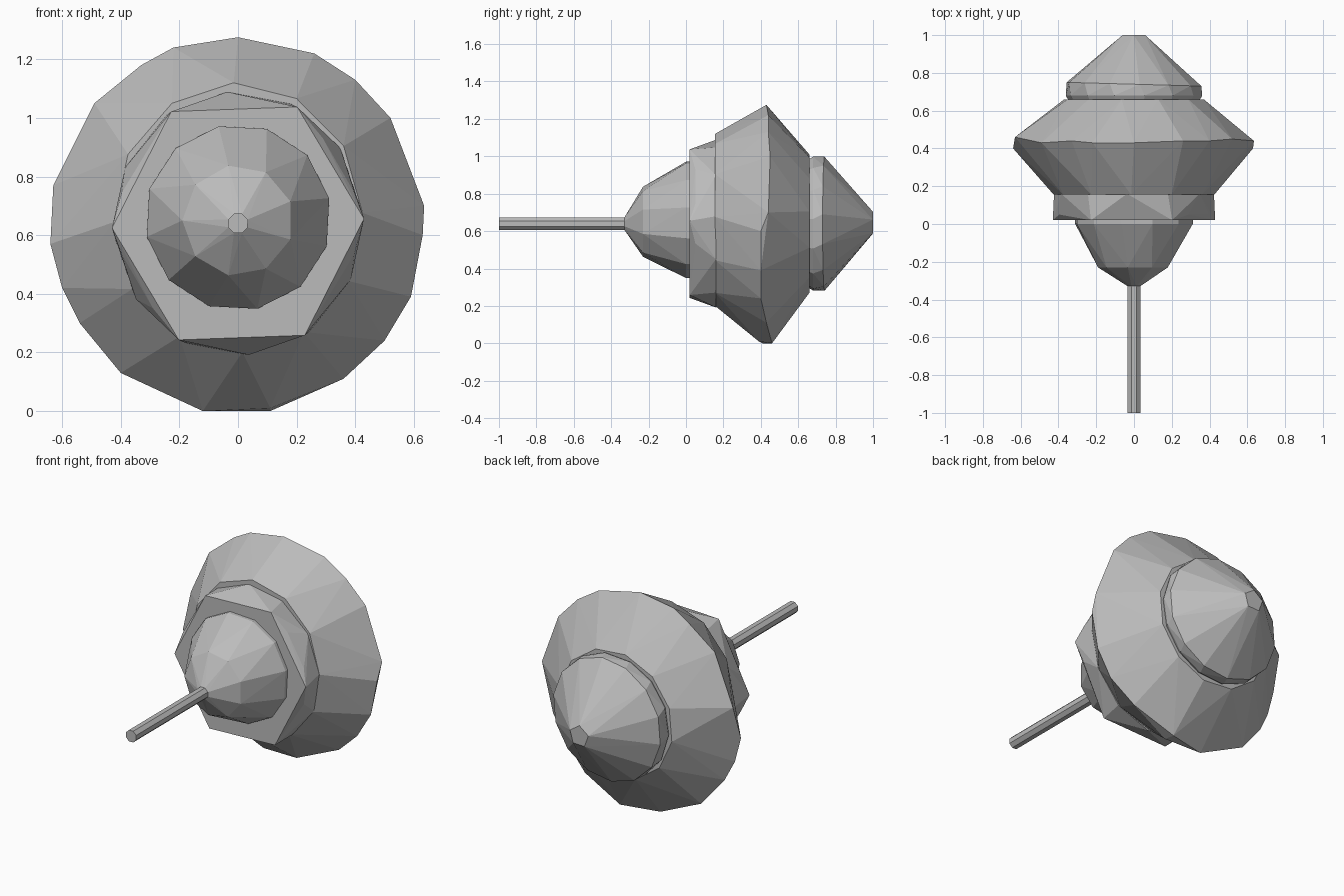
import bpy, bmesh
from math import sin, cos, radians, tau

if "Cube" in bpy.data.objects:
    bpy.data.objects.remove(bpy.data.objects["Cube"])

MID = 0.64  # height of the spinning axis

grey = bpy.data.materials.new("plain grey")
grey.use_nodes = True
colour = (0.5, 0.5, 0.5, 1)
grey.diffuse_color = colour
grey.node_tree.nodes["Principled BSDF"].inputs["Base Color"].default_value = colour


def ring(y, radius, sides, turn=0, height=None, lift=0, tilt=0):
    """Polygon around the axis; height is its vertical radius, tilt slants it."""
    points = []
    for i in range(sides):
        a = tau * i / sides + radians(turn)
        points.append((radius * cos(a), y + tilt * cos(a),
                       MID + lift + (height or radius) * sin(a)))
    return points


def hull_part(name, *rings):
    """Faceted convex solid stretched over the rings."""
    bm = bmesh.new()
    for points in rings:
        for p in points:
            bm.verts.new(p)
    result = bmesh.ops.convex_hull(bm, input=bm.verts)
    loose = [v for v in bm.verts if not v.link_faces]
    bmesh.ops.delete(bm, geom=loose, context='VERTS')
    bmesh.ops.recalc_face_normals(bm, faces=bm.faces)
    mesh = bpy.data.meshes.new(name)
    bm.to_mesh(mesh)
    bm.free()
    mesh.materials.append(grey)
    obj = bpy.data.objects.new(name, mesh)
    bpy.context.collection.objects.link(obj)
    return obj


# Thin spindle at the front
hull_part("spindle", ring(-1, 0.036, 8, 22), ring(-0.3, 0.036, 8, 22))

# Rounded nose cone
hull_part("nose_cone",
          ring(-0.33, 0.035, 8, 22),
          ring(-0.23, 0.19, 9, 20, lift=0.01),
          ring(0, 0.318, 12, 12, lift=0.02),
          ring(0.03, 0.318, 12, 12, lift=0.02))

# Collar: six-sided front face easing into a rounder back
hull_part("collar",
          ring(0.02, 0.43, 6, 2, height=0.45),
          ring(0.05, 0.41, 12, 15),
          ring(0.16, 0.425, 12, 5, height=0.45))

# Main body, widest along an uneven rim (x, y, z)
rim = [(.635, .44, .7), (.52, .45, 1), (.4, .44, 1.13), (.26, .44, 1.22),
       (0, .43, 1.275), (-.22, .43, 1.24), (-.33, .44, 1.18),
       (-.49, .43, 1.05), (-.63, .46, .77), (-.64, .4, .57),
       (-.6, .4, .42), (-.54, .41, .3), (-.4, .43, .13), (-.12, .41, 0),
       (.11, .46, 0), (.11, .39, .01), (.36, .43, .11), (.5, .4, .24),
       (.59, .4, .39), (.63, .4, .6)]
hull_part("main_body",
          ring(0.155, 0.425, 12, 2, height=0.46, lift=0.02),
          rim,
          ring(0.66, 0.375, 12, 10))

# Blunt rear cone
hull_part("rear_cone",
          ring(0.65, 0.345, 14, 4),
          ring(0.68, 0.362, 14, 4),
          ring(0.74, 0.36, 14, 8, tilt=-0.01),
          ring(1, 0.063, 5, 20))
